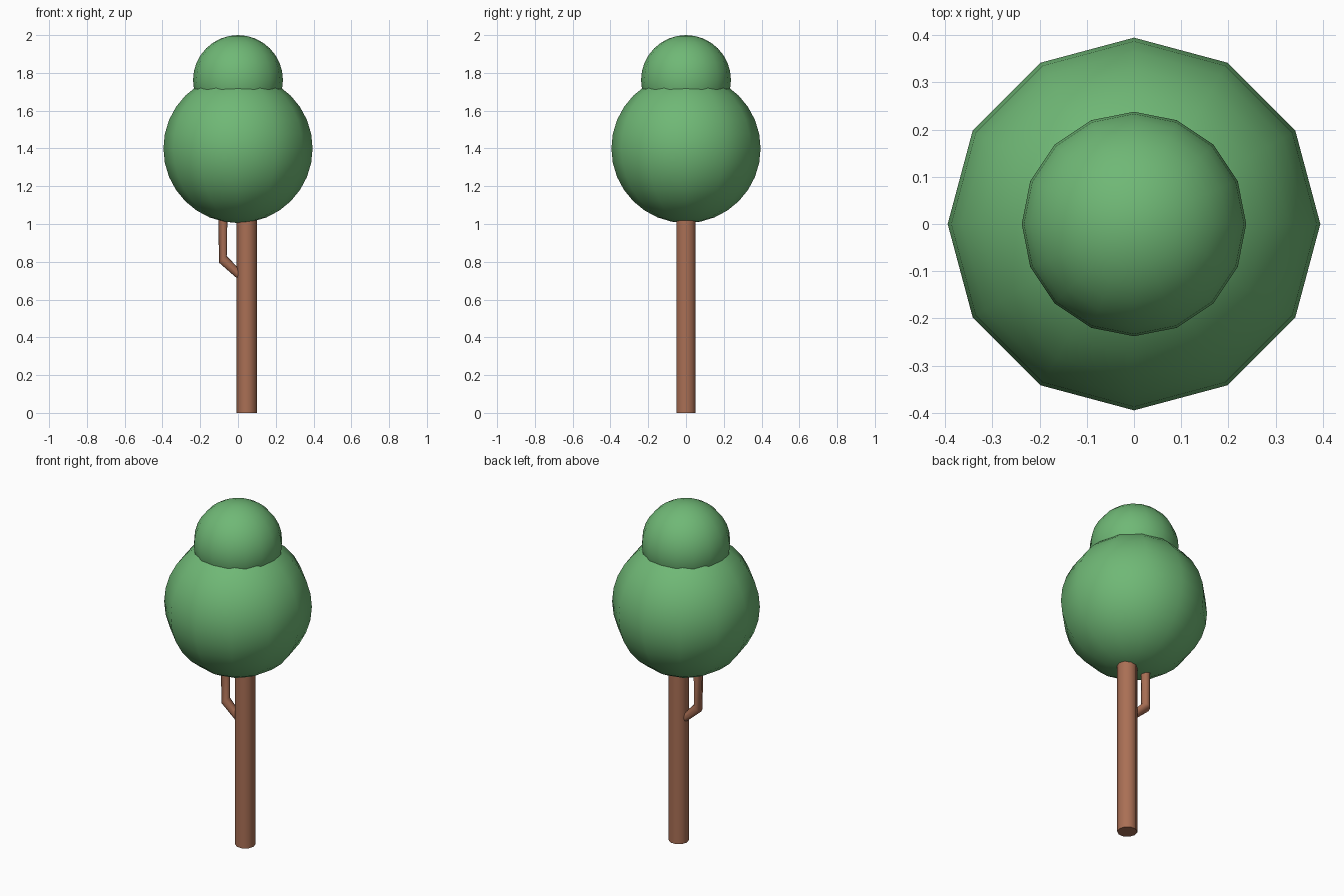
import bpy, bmesh, math
from mathutils import Vector

if "Cube" in bpy.data.objects:
    bpy.data.objects.remove(bpy.data.objects["Cube"])


def material(name, color):
    m = bpy.data.materials.new(name)
    m.diffuse_color = color
    m.use_nodes = True
    m.node_tree.nodes["Principled BSDF"].inputs["Base Color"].default_value = m.diffuse_color
    return m


leaf = material("leaf_green", (0.16, 0.48, 0.18, 1))
bark = material("bark_brown", (0.40, 0.16, 0.09, 1))


def finish(name, mat, angle=60):
    ob = bpy.context.object
    ob.name = name
    ob.data.materials.append(mat)
    bpy.ops.object.shade_smooth_by_angle(angle=math.radians(angle))


def ball(name, radius, z, segments, rings):
    bpy.ops.mesh.primitive_uv_sphere_add(
        segments=segments, ring_count=rings, radius=radius, location=(0, 0, z))
    finish(name, leaf)


def tube(name, stations, sides):
    """Tube in the xz plane; each station is (x, z, ring tilt in degrees, radius)."""
    bm = bmesh.new()
    rings = []
    for x, z, tilt, r in stations:
        t = math.radians(tilt)
        across = Vector((math.cos(t), 0, math.sin(t)))
        ring = []
        for i in range(sides):
            a = 2 * math.pi * i / sides
            ring.append(bm.verts.new(Vector((x, 0, z)) + across * r * math.cos(a)
                                     + Vector((0, r * math.sin(a), 0))))
        rings.append(ring)
    for lo, hi in zip(rings, rings[1:]):
        for i in range(sides):
            j = (i + 1) % sides
            bm.faces.new((lo[i], lo[j], hi[j], hi[i]))
    bm.faces.new(rings[0][::-1])
    bm.faces.new(rings[-1])
    mesh = bpy.data.meshes.new(name)
    bm.to_mesh(mesh)
    bm.free()
    ob = bpy.data.objects.new(name, mesh)
    bpy.context.collection.objects.link(ob)
    bpy.ops.object.select_all(action='DESELECT')
    ob.select_set(True)
    bpy.context.view_layer.objects.active = ob
    finish(name, bark)


# Foliage: large crown with a smaller ball on top
ball("lower_crown", 0.395, 1.40, 12, 16)
ball("upper_crown", 0.238, 1.762, 16, 16)

# Trunk, slightly off centre, running up into the crown
tube("trunk", [(0.047, 0, 0, 0.054), (0.047, 1.25, 0, 0.054)], 10)

# Side branch that leaves the trunk and bends upward
tube("branch", [(0.03, 0.708, 45, 0.02),
                (-0.08, 0.813, 41, 0.027),
                (-0.08, 1.20, 0, 0.027)], 8)
